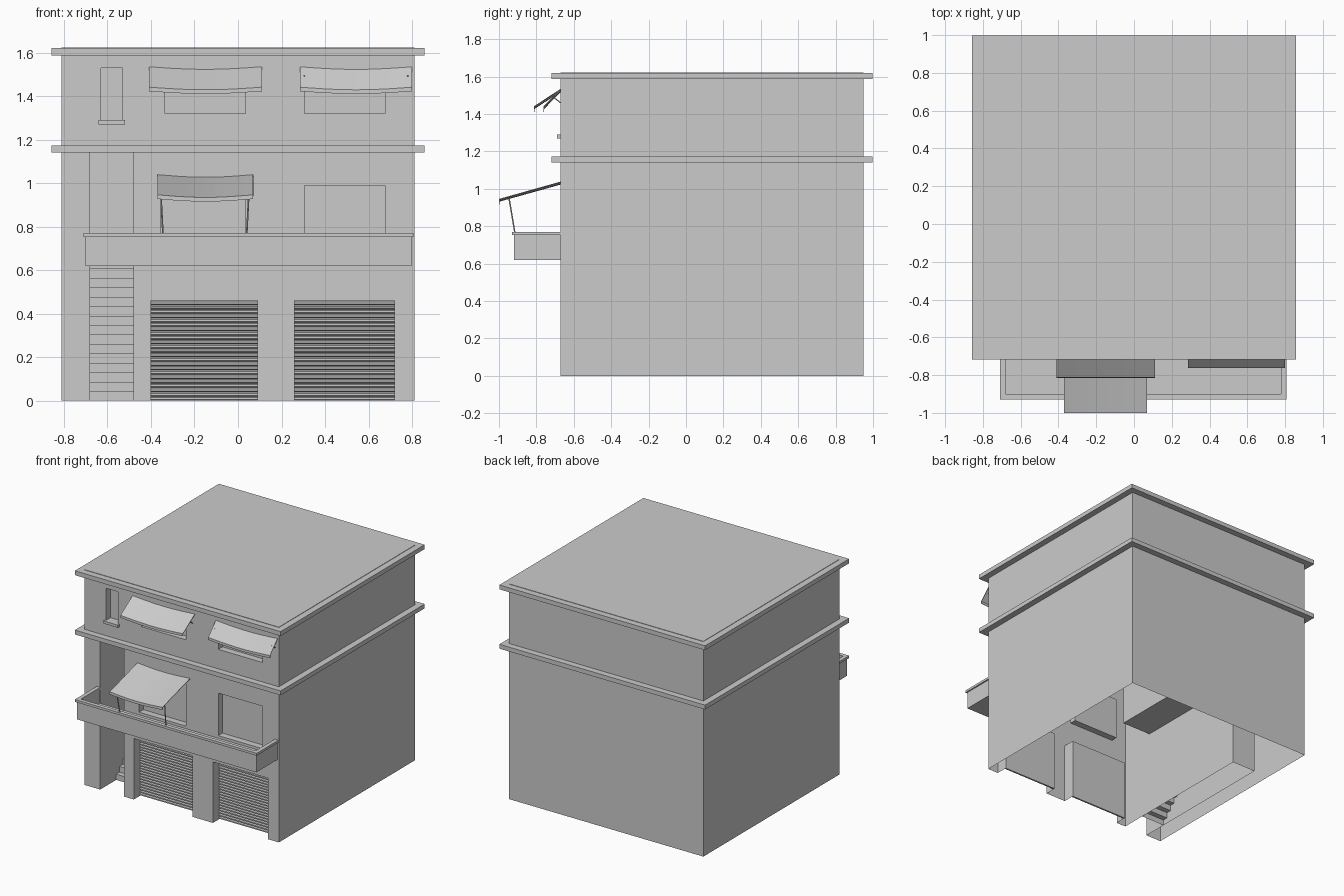
import bpy, bmesh, math
from mathutils import Vector

if "Cube" in bpy.data.objects:
    bpy.data.objects.remove(bpy.data.objects["Cube"])

W, YF, YB, TOP = 0.81, -0.67, 0.95, 1.623   # half width, front, back, roof height


def sheet(name, polys):
    """Object from a list of polygons given as point lists."""
    bm = bmesh.new()
    for p in polys:
        bm.faces.new([bm.verts.new(v) for v in p])
    bmesh.ops.remove_doubles(bm, verts=bm.verts, dist=1e-5)
    bmesh.ops.recalc_face_normals(bm, faces=bm.faces)
    me = bpy.data.meshes.new(name)
    bm.to_mesh(me)
    bm.free()
    ob = bpy.data.objects.new(name, me)
    bpy.context.collection.objects.link(ob)
    return ob


def rect_x(x, y0, y1, z0, z1):
    return [(x, y0, z0), (x, y1, z0), (x, y1, z1), (x, y0, z1)]


def rect_y(y, x0, x1, z0, z1):
    return [(x0, y, z0), (x1, y, z0), (x1, y, z1), (x0, y, z1)]


def rect_z(z, x0, x1, y0, y1):
    return [(x0, y0, z), (x1, y0, z), (x1, y1, z), (x0, y1, z)]


def prism(name, pts, z0, z1):
    n = len(pts)
    polys = [[(x, y, z) for x, y in pts] for z in (z0, z1)]
    for i in range(n):
        (ax, ay), (bx, by) = pts[i], pts[(i + 1) % n]
        polys.append([(ax, ay, z0), (bx, by, z0), (bx, by, z1), (ax, ay, z1)])
    return sheet(name, polys)


def u_shape(x0, x1, y, t):
    return [(x0, YF), (x0, y), (x1, y), (x1, YF), (x1 - t, YF),
            (x1 - t, y + t), (x0 + t, y + t), (x0 + t, YF)]


def rod(name, a, b, r=0.004):
    a, b = Vector(a), Vector(b)
    bpy.ops.mesh.primitive_cylinder_add(vertices=8, radius=r, depth=(b - a).length,
                                        location=(a + b) / 2)
    ob = bpy.context.object
    ob.name = name
    ob.rotation_euler = (b - a).to_track_quat('Z', 'Y').to_euler()


# openings in the front wall: x0, x1, z0, z1, recess depth
SX0, SX1, SZ, SY = -0.68, -0.48, 1.14, 0.54     # stairwell
shutters = [(-0.40, 0.09, 0, 0.46, 0.09), (0.26, 0.72, 0, 0.46, 0.09)]
windows = [(-0.355, 0.035, 0.67, 0.99, 0.05), (0.305, 0.675, 0.67, 0.99, 0.05),
           (-0.335, 0.035, 1.32, 1.47, 0.05), (0.305, 0.675, 1.32, 1.47, 0.05),
           (-0.63, -0.53, 1.29, 1.53, 0.05)]
recesses = shutters + windows
openings = recesses + [(SX0, SX1, 0, SZ, 0)]

# outer shell, open underneath
shell = [rect_x(-W, YF, YB, 0, TOP), rect_x(W, YF, YB, 0, TOP),
         rect_y(YB, -W, W, 0, TOP), rect_z(TOP, -W, W, YF, YB)]
xs = sorted({-W, W} | {v for o in openings for v in o[:2]})
zs = sorted({0, TOP} | {v for o in openings for v in o[2:4]})
for x0, x1 in zip(xs, xs[1:]):
    for z0, z1 in zip(zs, zs[1:]):
        cx, cz = (x0 + x1) / 2, (z0 + z1) / 2
        if not any(o[0] < cx < o[1] and o[2] < cz < o[3] for o in openings):
            shell.append(rect_y(YF, x0, x1, z0, z1))
for x0, x1, z0, z1, d in recesses:
    shell += [rect_x(x0, YF, YF + d, z0, z1), rect_x(x1, YF, YF + d, z0, z1),
              rect_z(z1, x0, x1, YF, YF + d), rect_y(YF + d, x0, x1, z0, z1)]
    if z0 > 0:
        shell.append(rect_z(z0, x0, x1, YF, YF + d))
sheet("building_shell", shell)

# stairwell with a side corridor upstairs
FL, CX, CY = 0.65, -0.235, -0.40
sheet("stairwell", [
    rect_x(SX0, YF, SY, 0, SZ), rect_x(SX1, YF, CY, 0, SZ), rect_x(SX1, CY, SY, 0, FL),
    rect_y(SY, SX0, SX1, 0, SZ), rect_z(SZ, SX0, SX1, YF, SY),
    rect_z(FL, SX1, CX, CY, SY), rect_z(SZ, SX1, CX, CY, SY),
    rect_x(CX, CY, SY, FL, SZ), rect_y(CY, SX1, CX, FL, SZ), rect_y(SY, SX1, CX, FL, SZ)])

# stairs
N, Y0, RUN = 15, -0.48, 0.04
steps = []
for i in range(N):
    y, z = Y0 + i * RUN, FL * i / N
    y1 = SY if i == N - 1 else y + RUN
    steps += [rect_y(y, SX0, SX1, z, z + FL / N), rect_z(z + FL / N, SX0, SX1, y, y1)]
sheet("stairs", steps)

# cornice bands around the building
for name, z0, z1 in (("middle_cornice", 1.14, 1.173), ("roof_cornice", 1.587, 1.62)):
    rings = []
    for o, z in ((0, z0), (0.048, z0), (0.048, z1), (0, z1)):
        rings.append([(-W - o, YF - o, z), (W + o, YF - o, z), (W + o, YB + o, z), (-W - o, YB + o, z)])
    sheet(name, [[a[i], a[(i + 1) % 4], b[(i + 1) % 4], b[i]]
                 for a, b in zip(rings, rings[1:]) for i in range(4)])

# balcony
prism("balcony_floor", [(-0.70, YF), (-0.70, -0.92), (0.797, -0.92), (0.797, YF)], 0.62, 0.65)
prism("balcony_wall", u_shape(-0.70, 0.797, -0.92, 0.015), 0.65, 0.752)
prism("balcony_cap", u_shape(-0.71, 0.807, -0.93, 0.03), 0.752, 0.77)

# small window sill
prism("window_sill", [(-0.64, YF), (-0.64, -0.69), (-0.52, -0.69), (-0.52, YF)], 1.27, 1.29)

# roller shutters: saw-tooth slats
for n, (x0, x1, z0, z1, d) in enumerate(shutters):
    yb, count = YF + d - 0.004, 23
    prof = []
    for i in range(count):
        a, h = z0 + (z1 - z0) * i / count, (z1 - z0) / count
        prof += [(yb, a), (yb - 0.014, a + h * 0.25), (yb - 0.014, a + h * 0.7)]
    prof.append((yb, z1))
    sheet(f"roller_shutter_{n + 1}", [[(x0, *a), (x1, *a), (x1, *b), (x0, *b)]
                                      for a, b in zip(prof, prof[1:])])


# sagging awnings with a short valance
def awning(name, x0, x1, y, z_top, z_low):
    n, prof, polys = 10, [(YF, z_top), (y, z_low), (y, z_low - 0.018)], []
    sag = lambda t: -0.012 * math.sin(math.pi * t)
    for i in range(n):
        ta, tb = i / n, (i + 1) / n
        xa, xb = x0 + (x1 - x0) * ta, x0 + (x1 - x0) * tb
        for (ya, za), (yb, zb) in zip(prof, prof[1:]):
            polys.append([(xa, ya, za + sag(ta)), (xb, ya, za + sag(tb)),
                          (xb, yb, zb + sag(tb)), (xa, yb, zb + sag(ta))])
    ob = sheet(name, polys)
    mod = ob.modifiers.new("thickness", 'SOLIDIFY')
    mod.thickness = 0.004
    mod.offset = 0


awning("upper_awning_left", -0.41, 0.11, -0.812, 1.533, 1.44)
awning("upper_awning_right", 0.285, 0.80, -0.76, 1.533, 1.44)
awning("balcony_awning", -0.37, 0.07, -0.998, 1.037, 0.945)

# awning poles and wall struts
for x, lean in ((-0.345, -0.01), (0.04, 0.01)):
    rod("awning_pole", (x, -0.915, 0.765), (x + lean, -0.947, 0.955))
for x in (-0.39, 0.09, 0.305, 0.78):
    rod("awning_strut", (x, YF, 1.46), (x, -0.715, 1.495), 0.003)
